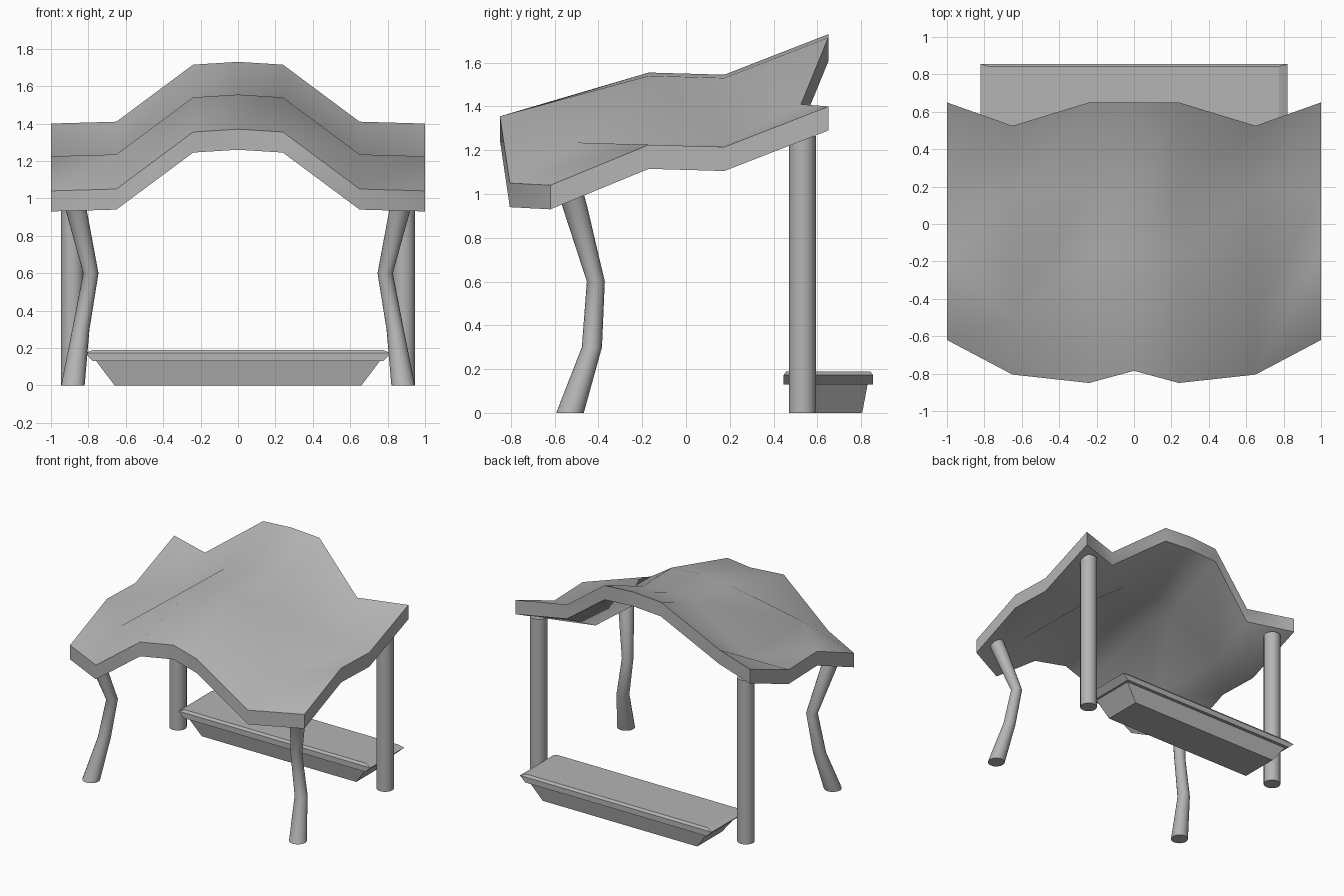
import bpy, bmesh, math

if "Cube" in bpy.data.objects:
    bpy.data.objects.remove(bpy.data.objects["Cube"])

# dark grey shared by every part
grey = bpy.data.materials.new("dark_grey")
grey.diffuse_color = (0.46, 0.46, 0.46, 1)
grey.use_nodes = True
grey.node_tree.nodes["Principled BSDF"].inputs["Base Color"].default_value = grey.diffuse_color


def finish(name, bm, angle):
    bmesh.ops.recalc_face_normals(bm, faces=bm.faces)
    mesh = bpy.data.meshes.new(name)
    bm.to_mesh(mesh)
    bm.free()
    mesh.materials.append(grey)
    ob = bpy.data.objects.new(name, mesh)
    bpy.context.collection.objects.link(ob)
    bpy.ops.object.select_all(action='DESELECT')
    ob.select_set(True)
    bpy.context.view_layer.objects.active = ob
    bpy.ops.object.shade_smooth_by_angle(angle=math.radians(angle))
    return ob


def loft(name, rings, angle):
    # skin a stack of equal-length point rings and cap both ends
    bm = bmesh.new()
    vs = [[bm.verts.new(p) for p in r] for r in rings]
    n = len(vs[0])
    for a, b in zip(vs, vs[1:]):
        for i in range(n):
            j = (i + 1) % n
            bm.faces.new((a[i], a[j], b[j], b[i]))
    bm.faces.new(vs[0][::-1])
    bm.faces.new(vs[-1])
    return finish(name, bm, angle)


def circle(x, y, z, r, n=16):
    return [(x + r * math.cos(2 * math.pi * i / n),
             y + r * math.sin(2 * math.pi * i / n), z) for i in range(n)]


def rect(hx, y0, y1, z):
    return [(-hx, y0, z), (hx, y0, z), (hx, y1, z), (-hx, y1, z)]


# roof: arch across x plus a wave along y, with ragged front and back edges
# columns: |x|, height drop, y of the front edge, ridge and back edge
half = [(0, 0, -0.785, -0.17, 0.65), (0.24, -0.015, -0.85, -0.17, 0.65),
        (0.65, -0.32, -0.805, -0.5, 0.525), (1.0, -0.33, -0.62, -0.17, 0.65)]
cols = [(-c[0],) + c[1:] for c in half[:0:-1]] + half
row_z = [1.37, 1.555, 1.545, 1.73]
thick = 0.11

bm = bmesh.new()
grid = []
for x, drop, front, ridge, back in cols:
    grid.append([bm.verts.new((x, y, z + drop))
                 for y, z in zip((front, ridge, 0.175, back), row_z)])
for a, b in zip(grid, grid[1:]):
    for j in range(3):
        bm.faces.new((a[j], b[j], b[j + 1], a[j + 1]))
ext = bmesh.ops.extrude_face_region(bm, geom=bm.faces[:], use_keep_orig=True)
for v in ext['geom']:
    if isinstance(v, bmesh.types.BMVert):
        v.co.z -= thick
finish("roof", bm, 50)

# legs: bent at the front, straight at the back
bent = [(0.883, -0.53, 0, 0.063), (0.84, -0.43, 0.3, 0.046),
        (0.787, -0.412, 0.6, 0.041), (0.868, -0.51, 0.95, 0.057),
        (0.887, -0.535, 1.03, 0.06)]
for side, s in (("left", -1), ("right", 1)):
    loft("front_leg_" + side, [circle(s * x, y, z, r) for x, y, z, r in bent], 40)
    loft("back_post_" + side,
         [circle(s * 0.885, 0.5325, z, 0.062) for z in (0, 1.265)], 40)

# bench: tapered base with a bevelled slab on top
loft("bench_base", [rect(0.66, 0.50, 0.805, 0), rect(0.76, 0.472, 0.83, 0.132)], 15)
loft("bench_seat", [rect(0.775, 0.445, 0.855, 0.13), rect(0.82, 0.445, 0.855, 0.172),
                    rect(0.775, 0.458, 0.842, 0.19)], 15)
